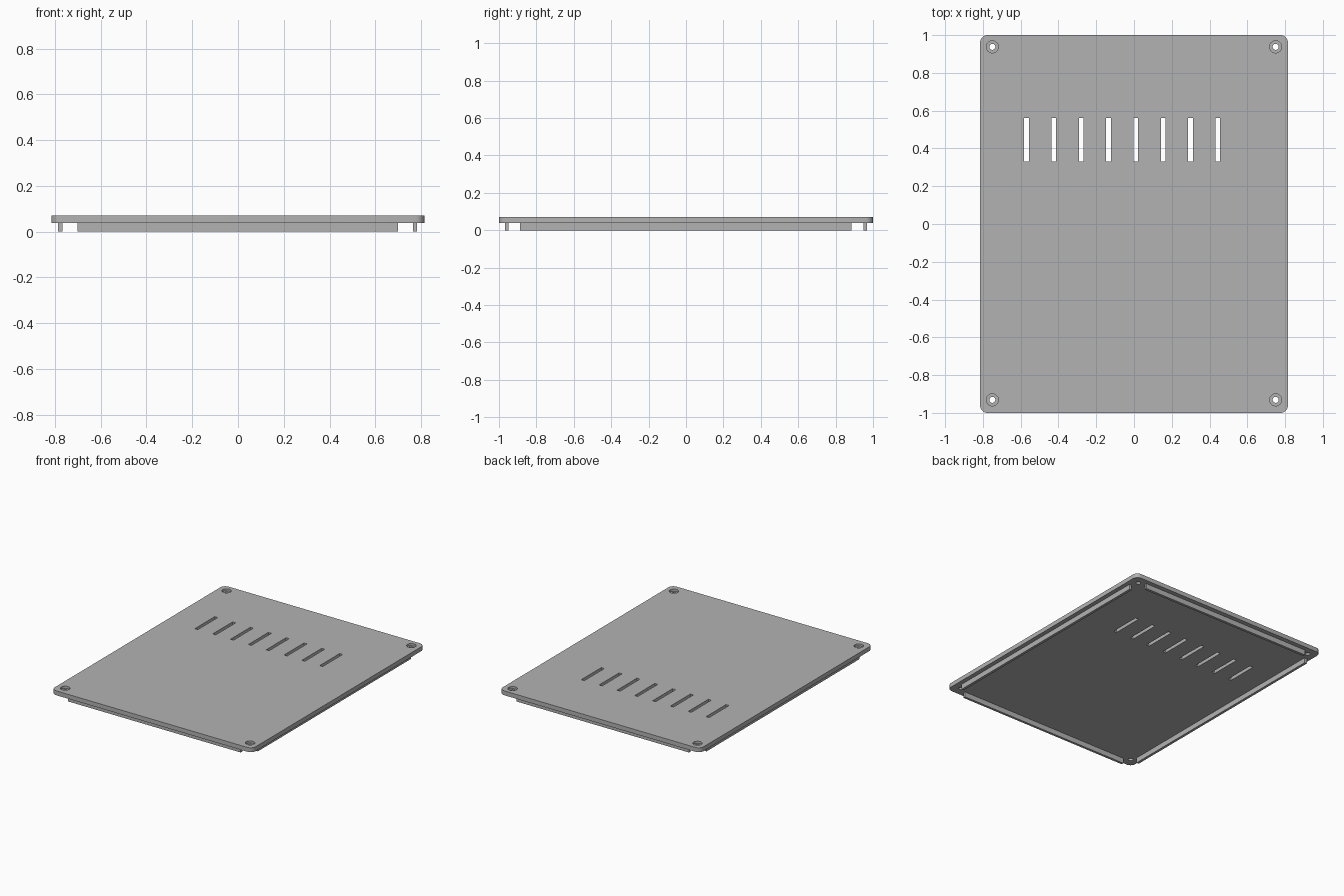
import bpy
import bmesh
from mathutils import Matrix, Vector

cube = bpy.data.objects.get("Cube")
if cube:
    bpy.data.objects.remove(cube, do_unlink=True)

TOP, UNDERSIDE = 0.07, 0.038
HALF_X, HALF_Y = 0.815, 1.0

grey = bpy.data.materials.new("plain grey")
grey.use_nodes = True
grey.diffuse_color = (0.45, 0.45, 0.45, 1)
grey.node_tree.nodes["Principled BSDF"].inputs["Base Color"].default_value = grey.diffuse_color


def finish(name, bm):
    mesh = bpy.data.meshes.new(name)
    bm.to_mesh(mesh)
    bm.free()
    mesh.materials.append(grey)
    obj = bpy.data.objects.new(name, mesh)
    bpy.context.collection.objects.link(obj)
    return obj


def add_box(bm, low, high):
    low, high = Vector(low), Vector(high)
    place = Matrix.Translation((low + high) / 2) @ Matrix.Diagonal((*(high - low), 1))
    bmesh.ops.create_cube(bm, size=1, matrix=place)


def add_cylinder(bm, x, y, radius, bottom, top):
    bmesh.ops.create_cone(bm, cap_ends=True, segments=32, radius1=radius, radius2=radius,
                          depth=top - bottom,
                          matrix=Matrix.Translation((x, y, (bottom + top) / 2)))


def cut(target, bm):
    cutter = finish("cutter", bm)
    cutter.hide_render = True
    mod = target.modifiers.new("cut", "BOOLEAN")
    mod.operation = "DIFFERENCE"
    mod.solver = "EXACT"
    mod.object = cutter
    bpy.ops.object.select_all(action="DESELECT")
    bpy.context.view_layer.objects.active = target
    target.select_set(True)
    bpy.ops.object.modifier_apply(modifier=mod.name)
    bpy.data.objects.remove(cutter, do_unlink=True)


# Cover plate with rounded corners
bm = bmesh.new()
add_box(bm, (-HALF_X, -HALF_Y, UNDERSIDE), (HALF_X, HALF_Y, TOP))
uprights = [e for e in bm.edges if abs(e.verts[0].co.z - e.verts[1].co.z) > 0.01]
bmesh.ops.bevel(bm, geom=uprights, offset=0.04, segments=8, profile=0.5, affect="EDGES")
plate = finish("cover_plate", bm)

# Row of ventilation slots, and screw holes through the plate
through = bmesh.new()
for i in range(8):
    x = -0.569 + i * 0.1447
    add_box(through, (x - 0.0125, 0.33, 0), (x + 0.0125, 0.562, 0.1))
corners = [(x, y) for x in (-0.75, 0.75) for y in (-0.931, 0.938)]
for x, y in corners:
    add_cylinder(through, x, y, 0.016, 0, 0.1)
cut(plate, through)

# Recesses for the screw heads
recesses = bmesh.new()
for x, y in corners:
    add_cylinder(recesses, x, y, 0.032, 0.054, 0.1)
cut(plate, recesses)
bpy.ops.object.shade_smooth_by_angle(angle=0.6)

# Locating lips under the four edges
for name, low, high in (
    ("right_lip", (-0.787, -0.888), (-0.768, 0.886)),
    ("left_lip", (0.764, -0.888), (0.783, 0.886)),
    ("front_lip", (-0.702, -0.968), (0.7, -0.95)),
    ("back_lip", (-0.702, 0.948), (0.7, 0.967)),
):
    bm = bmesh.new()
    add_box(bm, (*low, 0), (*high, UNDERSIDE))
    finish(name, bm)
